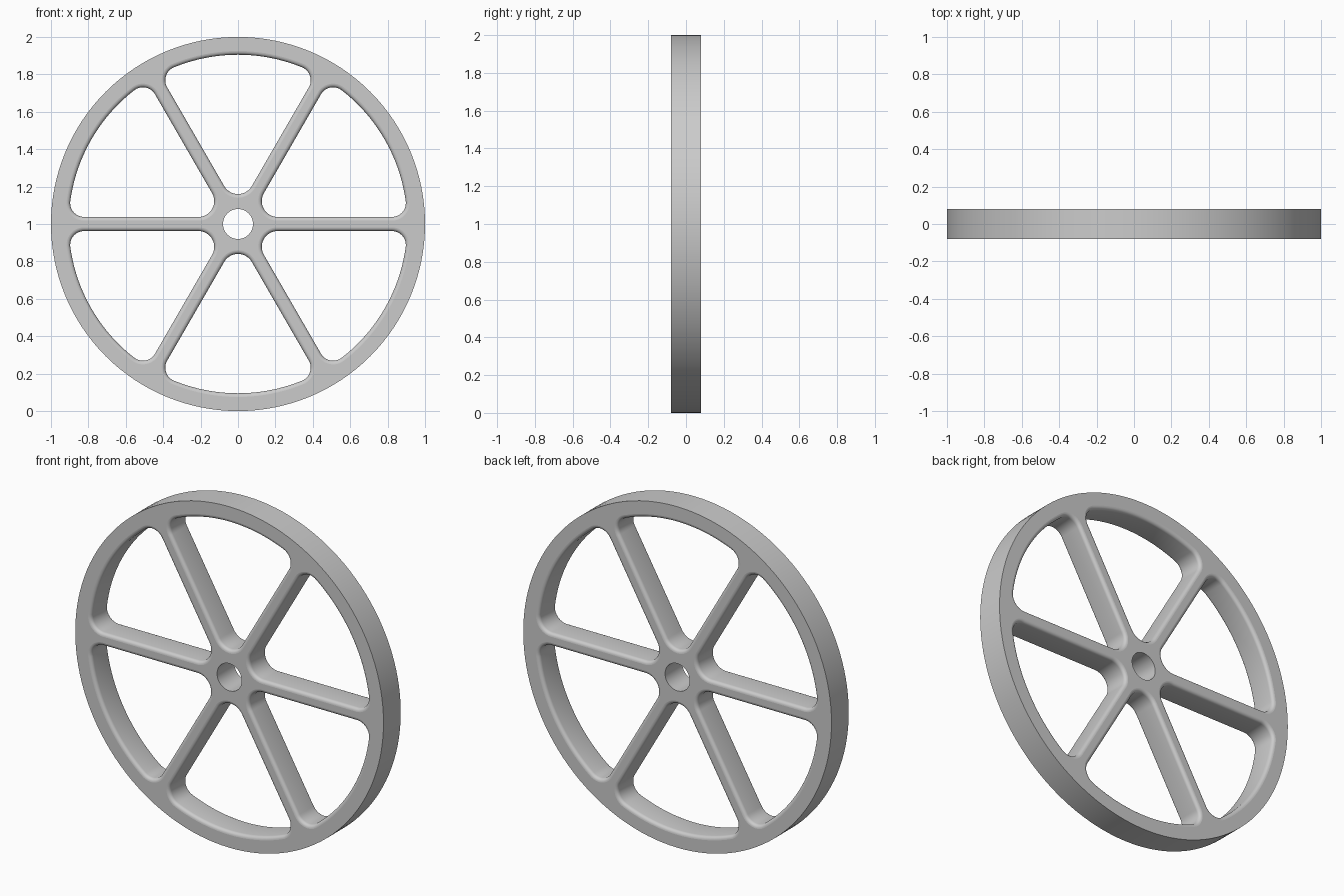
import bpy, bmesh
from math import sin, cos, asin, pi, radians

if "Cube" in bpy.data.objects:
    bpy.data.objects.remove(bpy.data.objects["Cube"])

R, BORE, HALF_T = 1.0, 0.08, 0.08          # rim radius, bore radius, half thickness
R_IN, HUB, HALF_W = 0.905, 0.16, 0.0375    # window outer arc, hub radius, half spoke width
R_CORNER, EDGE = 0.075, 0.02               # window corner radius, rounded edge radius


def arc(cx, cy, r, a0, a1, n):
    return [(cx + r * cos(a0 + (a1 - a0) * i / n),
             cy + r * sin(a0 + (a1 - a0) * i / n)) for i in range(n)]


def circle(r, n):
    return arc(0, 0, r, 0, 2 * pi, n)


def window(e, turn):
    """Outline of the gap between two spokes, grown outwards by e."""
    d_in = 2 * (HUB - HALF_W)
    r_in = d_in - HUB
    d_out = R_IN - R_CORNER
    b = radians(30) - asin((HALF_W + R_CORNER) / d_out)
    k = radians(120)
    x, y = d_out * cos(b), d_out * sin(b)
    pts = arc(d_in, 0, r_in + e, k, 2 * k, 16) + [
        (d_in + (r_in + e) * cos(2 * k), (r_in + e) * sin(2 * k))]
    pts += arc(x, -y, R_CORNER + e, -k, -b, 12)
    pts += arc(0, 0, R_IN + e, -b, b, 20)
    pts += arc(x, y, R_CORNER + e, b, k, 12) + [
        (x + (R_CORNER + e) * cos(k), y + (R_CORNER + e) * sin(k))]
    c, s = cos(turn), sin(turn)
    return [(c * u - s * v, s * u + c * v) for u, v in pts]


bm = bmesh.new()
caps = {1: [], -1: []}


def wall(layers):
    """Skin a stack of (outline, y) loops; keep both end loops for the flat faces."""
    rings = [[bm.verts.new((u, y, v + R)) for u, v in pts] for pts, y in layers]
    n = len(rings[0])
    for a, b in zip(rings, rings[1:]):
        for i in range(n):
            j = (i + 1) % n
            bm.faces.new((a[i], a[j], b[j], b[i]))
    for side, ring in ((-1, rings[0]), (1, rings[-1])):
        caps[side] += [bm.edges.get((ring[i], ring[(i + 1) % n])) for i in range(n)]


# Rim surface and axle bore
wall([(circle(R, 128), -HALF_T), (circle(R, 128), HALF_T)])
wall([(circle(BORE, 48), -HALF_T), (circle(BORE, 48), HALF_T)])

# Six windows with rounded edges on both faces
N = 5
steps = [(EDGE * (1 - sin(pi / 2 * i / N)),
          HALF_T - EDGE * (1 - cos(pi / 2 * i / N))) for i in range(N + 1)]
profile = [(e, -y) for e, y in steps] + steps[::-1]
for k in range(6):
    turn = radians(30 + 60 * k)
    wall([(window(e, turn), y) for e, y in profile])

# Flat front and back faces
for side in (-1, 1):
    bmesh.ops.triangle_fill(bm, edges=caps[side], use_beauty=True,
                            use_dissolve=False, normal=(0, side, 0))
bmesh.ops.recalc_face_normals(bm, faces=bm.faces)

mesh = bpy.data.meshes.new("spoked_wheel")
bm.to_mesh(mesh)
bm.free()
wheel = bpy.data.objects.new("spoked_wheel", mesh)
bpy.context.collection.objects.link(wheel)
bpy.context.view_layer.objects.active = wheel
wheel.select_set(True)
bpy.ops.object.shade_smooth_by_angle(angle=radians(35))
for p in mesh.polygons:
    if abs(p.normal.y) > 0.9999:
        p.use_smooth = False
